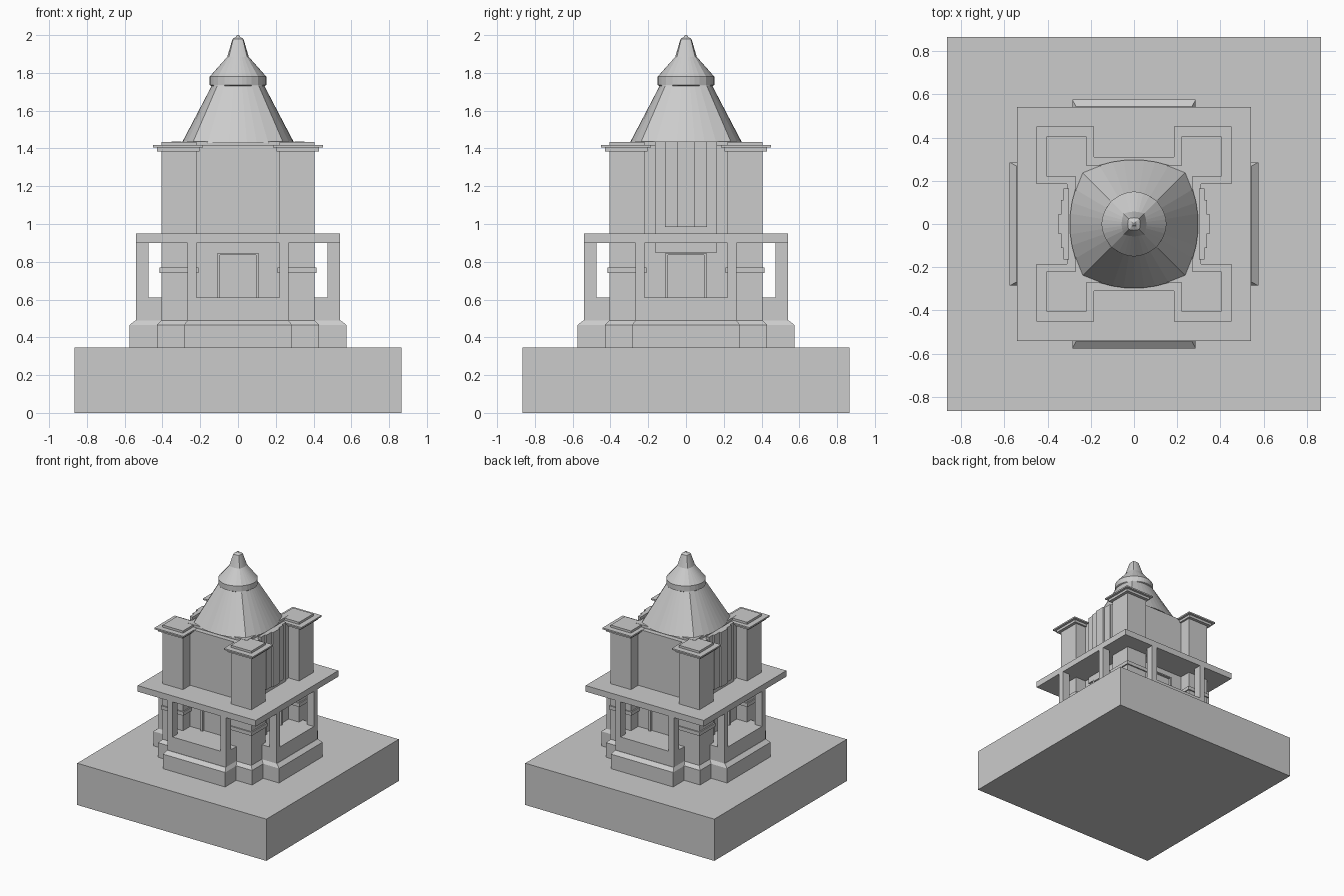
import bpy, bmesh
from math import sin, cos, pi, tan

if "Cube" in bpy.data.objects:
    bpy.data.objects.remove(bpy.data.objects["Cube"])


def mesh_object(name, bm):
    bmesh.ops.recalc_face_normals(bm, faces=bm.faces)
    me = bpy.data.meshes.new(name)
    bm.to_mesh(me)
    bm.free()
    ob = bpy.data.objects.new(name, me)
    bpy.context.collection.objects.link(ob)
    return ob


def loft(name, rings):
    """Skin a stack of equal-length point rings and cap both ends."""
    bm = bmesh.new()
    loops = [[bm.verts.new(p) for p in ring] for ring in rings]
    n = len(loops[0])
    for a, b in zip(loops, loops[1:]):
        for i in range(n):
            j = (i + 1) % n
            bm.faces.new((a[i], a[j], b[j], b[i]))
    bm.faces.new(loops[0][::-1])
    bm.faces.new(loops[-1])
    return mesh_object(name, bm)


def box(name, x0, x1, y0, y1, z0, z1):
    return loft(name, [[(x0, y0, z), (x1, y0, z), (x1, y1, z), (x0, y1, z)] for z in (z0, z1)])


def block(name, half, z0, z1):
    return box(name, -half, half, -half, half, z0, z1)


def side_box(name, k, x0, x1, d0, d1, z0, z1):
    """Box on the front side, turned k quarter turns around the tower."""
    ob = box(name, x0, x1, -d1, -d0, z0, z1)
    ob.rotation_euler.z = k * pi / 2
    return ob


# Ground podium
block("podium", 0.865, 0, 0.345)


# Cross-shaped plinth with sloped top
def cross(arm, core, reach, z):
    pts = []
    for sx, sy, quad in ((1, 1, 0), (-1, 1, 1), (-1, -1, 0), (1, -1, 1)):
        q = [(reach, arm), (core, arm), (core, core), (arm, core), (arm, reach)]
        if quad:
            q = q[::-1]
        pts += [(sx * x, sy * y, z) for x, y in q]
    return pts


loft("plinth", [cross(0.285, 0.43, 0.575, 0.345),
                cross(0.285, 0.43, 0.575, 0.465),
                cross(0.268, 0.405, 0.543, 0.49)])

# Central tower and porch roof
block("tower_core", 0.31, 0.48, 1.415)
block("porch_roof", 0.54, 0.90, 0.95)

# Porches with columns and doors on every side
for k in range(4):
    side_box("porch_parapet", k, -0.268, 0.268, 0.30, 0.54, 0.485, 0.61)
    for s in (-1, 1):
        xs = sorted((s * 0.22, s * 0.268))
        side_box("porch_column", k, *xs, 0.475, 0.54, 0.61, 0.90)
        xs = sorted((s * 0.095, s * 0.11))
        side_box("door_jamb", k, *xs, 0.30, 0.33, 0.61, 0.845)
    side_box("door_lintel", k, -0.11, 0.11, 0.30, 0.33, 0.835, 0.845)

# Corner piers with band and stepped cap
for sx in (-1, 1):
    for sy in (-1, 1):
        def pier_part(name, inner, outer, z0, z1):
            box(name, *sorted((sx * inner, sx * outer)),
                *sorted((sy * inner, sy * outer)), z0, z1)
        pier_part("corner_pier", 0.22, 0.405, 0.48, 1.39)
        pier_part("pier_band", 0.21, 0.415, 0.74, 0.77)
        pier_part("cap_lower", 0.205, 0.43, 1.385, 1.405)
        pier_part("cap_plate", 0.185, 0.45, 1.405, 1.417)
        pier_part("cap_top", 0.22, 0.405, 1.417, 1.435)

# Stepped vertical ribs on left and right sides
for k in (1, 3):
    for half, depth, z0 in ((0.165, 0.325, 0.85), (0.11, 0.338, 0.985), (0.045, 0.352, 0.985)):
        side_box("wall_rib", k, -half, half, 0.30, depth, z0, 1.437)

# Spire: bowed square blending into a round collar, then a square finial
block("spire_base", 0.27, 1.41, 1.437)
N = 8


def bowed(mid, corner, z):
    """Square ring with sides bowed out from corner to mid distance."""
    pts = []
    for k in range(4):
        c, s = cos(k * pi / 2), sin(k * pi / 2)
        for i in range(N):
            t = tan(-pi / 4 + i / N * pi / 2)
            d, e = mid + (corner - mid) * t * t, corner * t
            pts.append((d * c - e * s, d * s + e * c, z))
    return pts


R = 0.7071
loft("spire", [bowed(0.297, 0.24, 1.43), bowed(0.14, 0.14 * 0.79, 1.73),
               bowed(0.15, 0.15 * R, 1.735), bowed(0.15, 0.15 * R, 1.78),
               bowed(0.057, 0.048, 1.885), bowed(0.029, 0.025, 1.98),
               bowed(0.012, 0.01, 1.99), bowed(0.004, 0.003, 2.0)])
